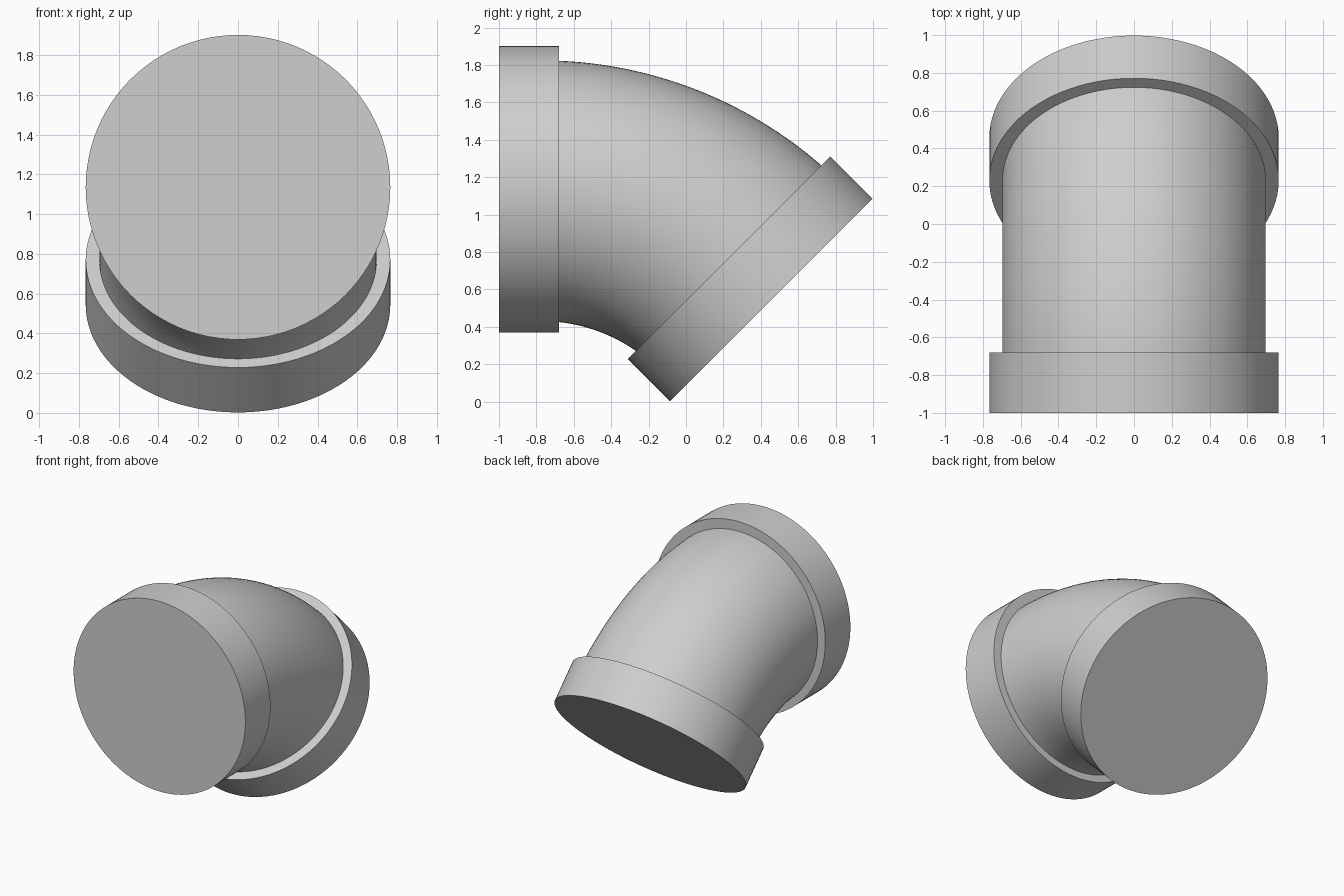
import bpy, bmesh, math
from mathutils import Matrix, Vector

cube = bpy.data.objects.get("Cube")
if cube:
    bpy.data.objects.remove(cube)

grey = bpy.data.materials.new("light grey")
grey.use_nodes = True
colour = (0.62, 0.62, 0.62, 1)
grey.diffuse_color = colour
grey.node_tree.nodes["Principled BSDF"].inputs["Base Color"].default_value = colour

SIDES = 96


def sweep(name, stations):
    """Closed round tube through (y, z, downward tilt, radius) stations."""
    bm = bmesh.new()
    rings = []
    for y, z, tilt, radius in stations:
        place = Matrix.Translation((0, y, z)) @ Matrix.Rotation(-tilt, 4, 'X')
        angles = [2 * math.pi * i / SIDES for i in range(SIDES)]
        rings.append([bm.verts.new(place @ Vector((radius * math.cos(a), 0, radius * math.sin(a))))
                      for a in angles])
    for a, b in zip(rings, rings[1:]):
        for i in range(SIDES):
            j = (i + 1) % SIDES
            bm.faces.new((a[i], a[j], b[j], b[i]))
    bm.faces.new(rings[0])
    bm.faces.new(rings[-1])
    bmesh.ops.recalc_face_normals(bm, faces=bm.faces)
    mesh = bpy.data.meshes.new(name)
    bm.to_mesh(mesh)
    bm.free()
    mesh.materials.append(grey)
    obj = bpy.data.objects.new(name, mesh)
    bpy.context.collection.objects.link(obj)
    bpy.ops.object.select_all(action='DESELECT')
    obj.select_set(True)
    bpy.context.view_layer.objects.active = obj
    bpy.ops.object.shade_smooth_by_angle(angle=math.radians(30))


# Curved pipe body, both ends buried in the collars
BEND, STEPS = 1.59, 32
body = []
for i in range(STEPS + 1):
    t = math.radians(43) * i / STEPS
    body.append((-0.777 + BEND * math.sin(t), -0.462 + BEND * math.cos(t), t, 0.697))
sweep("pipe_bend", body)

# Collars with closed flat ends
COLLAR = 0.766
sweep("front_collar", [(-1.0, 1.135, 0, COLLAR), (-0.68, 1.135, 0, COLLAR)])
slant = math.radians(45)
sweep("back_collar", [(0.23, 0.77, slant, COLLAR), (0.456, 0.544, slant, COLLAR)])
